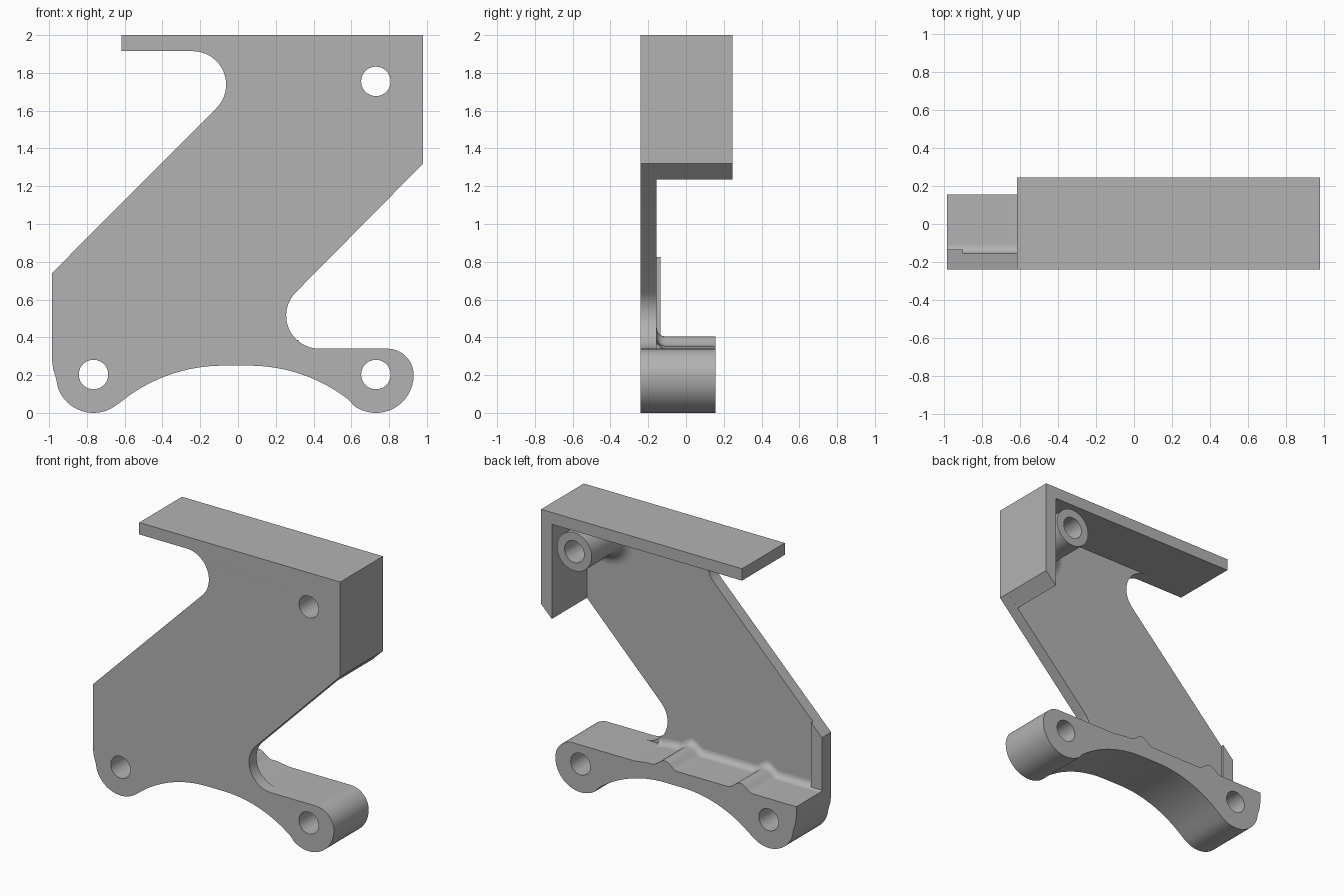
import bpy, bmesh
from math import sin, cos, pi, radians
from mathutils import Matrix

cube = bpy.data.objects.get("Cube")
if cube:
    bpy.data.objects.remove(cube, do_unlink=True)

# One flat grey for the whole bracket
GREY = (0.45, 0.45, 0.45, 1)
grey = bpy.data.materials.new("plain grey")
grey.use_nodes = True
grey.diffuse_color = GREY
grey.node_tree.nodes["Principled BSDF"].inputs["Base Color"].default_value = GREY

FRONT, PLATE_BACK, ARM_BACK, FLANGE_BACK = -0.24, -0.155, 0.155, 0.245
HOLE = 0.078
LOW_HOLES = [(-0.765, 0.203), (0.73, 0.203)]
TOP_HOLE = (0.73, 1.755)


def arc(cx, cz, r, start, end, n=16):
    """Points on a circle between two angles in degrees."""
    angles = [radians(start + (end - start) * i / n) for i in range(n + 1)]
    return [(cx + r * cos(a), cz + r * sin(a)) for a in angles]


def finish(name, bm):
    bmesh.ops.remove_doubles(bm, verts=bm.verts, dist=0.0002)
    bmesh.ops.recalc_face_normals(bm, faces=bm.faces)
    mesh = bpy.data.meshes.new(name)
    bm.to_mesh(mesh)
    bm.free()
    mesh.materials.append(grey)
    ob = bpy.data.objects.new(name, mesh)
    bpy.context.collection.objects.link(ob)
    bpy.ops.object.select_all(action='DESELECT')
    ob.select_set(True)
    bpy.context.view_layer.objects.active = ob
    bpy.ops.object.shade_smooth_by_angle(angle=radians(30))
    return ob


def extrude(name, outline, y0, y1, holes=()):
    """Extrude an x-z outline with round holes from y0 to y1."""
    curve = bpy.data.curves.new(name + " outline", 'CURVE')
    curve.dimensions = '2D'
    curve.fill_mode = 'BOTH'
    curve.extrude = (y1 - y0) / 2
    for loop in [outline] + [arc(x, z, HOLE, 0, 360, 40)[:-1] for x, z in holes]:
        spline = curve.splines.new('POLY')
        spline.points.add(len(loop) - 1)
        for p, (x, z) in zip(spline.points, loop):
            p.co = (x, z, 0, 1)
        spline.use_cyclic_u = True
    temp = bpy.data.objects.new(name + " outline", curve)
    bpy.context.collection.objects.link(temp)
    evaluated = temp.evaluated_get(bpy.context.evaluated_depsgraph_get())
    bm = bmesh.new()
    bm.from_mesh(evaluated.to_mesh())
    evaluated.to_mesh_clear()
    bpy.data.objects.remove(temp, do_unlink=True)
    place = Matrix.Translation((0, (y0 + y1) / 2, 0)) @ Matrix.Rotation(pi / 2, 4, 'X')
    bm.transform(place)
    return finish(name, bm)


def floor_height(x):
    """Top of the lower arm, with two rounded ridges across it."""
    z = 0.355 - 0.015 * min(max((x - 0.2) / 0.1, 0), 1)
    for centre in (0.06, -0.54):
        d = abs(x - centre) / 0.1
        if d < 1:
            z += 0.025 * (1 + cos(pi * d))
    return z


# Lower edge shared by plate and arm, running left to right
lower_edge = [(-0.985, 0.285), (-0.978, 0.23), (-0.963, 0.18)]
lower_edge += arc(-0.765, 0.2, 0.2, 200, 305)
lower_edge += arc(-0.08, -0.606, 0.856, 128, 90)
lower_edge += arc(0.06, -0.606, 0.856, 90, 52)
lower_edge += arc(0.73, 0.2, 0.2, 235, 360)
lower_edge += arc(0.79, 0.2, 0.14, 0, 90)

# Front plate with its two rounded notches
plate = lower_edge + arc(0.43, 0.515, 0.175, 270, 135)
plate += [(0.98, 1.32), (0.98, 2), (-0.617, 2), (-0.617, 1.915)]
plate += arc(-0.24, 1.738, 0.177, 90, -45) + [(-0.985, 0.74)]
extrude("front_plate", plate, FRONT, PLATE_BACK, LOW_HOLES + [TOP_HOLE])

# Top flange and side wall
flange = [(-0.617, 2), (-0.617, 1.915), (0.895, 1.915),
          (0.895, 1.235), (0.98, 1.32), (0.98, 2)]
extrude("top_flange_and_side_wall", flange, PLATE_BACK, FLANGE_BACK)

# Lower arm with ridged top
xs = [0.32 - 1.305 * i / 120 for i in range(121)]
arm = lower_edge + [(x, floor_height(x)) for x in xs]
extrude("lower_arm", arm, PLATE_BACK, ARM_BACK, LOW_HOLES)

# Raised rib on the right edge of the plate
rib = [(-0.985, 0.34), (-0.9, 0.34), (-0.9, 0.825), (-0.985, 0.74)]
extrude("edge_rib", rib, PLATE_BACK, -0.135)

# Concave fillet between the arm top and the plate
bm = bmesh.new()
R, STEPS = 0.045, 6
rows = []
for x in xs:
    turns = [pi / 2 * i / STEPS for i in range(STEPS + 1)]
    section = [(PLATE_BACK + R * (1 - sin(t)), floor_height(x) + R * (1 - cos(t))) for t in turns]
    section.append((PLATE_BACK, floor_height(x)))
    rows.append([bm.verts.new((x, y, z)) for y, z in section])
for a, b in zip(rows, rows[1:]):
    for i in range(len(a)):
        j = (i + 1) % len(a)
        bm.faces.new((a[i], a[j], b[j], b[i]))
bm.faces.new(rows[0])
bm.faces.new(rows[-1])
finish("arm_fillet", bm)

# Hollow boss behind the top hole, flared where it meets the plate
bm = bmesh.new()
BOSS, FLARE, SIDES = 0.138, 0.09, 40
profile = [(HOLE, PLATE_BACK), (HOLE, 0.225), (BOSS, 0.225)]
profile += [(BOSS + FLARE * (1 - cos(t)), PLATE_BACK + FLARE * (1 - sin(t)))
            for t in [pi / 2 * i / 8 for i in range(9)]]
rings = []
for k in range(SIDES):
    a = 2 * pi * k / SIDES
    rings.append([bm.verts.new((TOP_HOLE[0] + r * cos(a), y, TOP_HOLE[1] + r * sin(a)))
                  for r, y in profile])
for k in range(SIDES):
    a, b = rings[k], rings[(k + 1) % SIDES]
    for i in range(len(profile) - 1):
        bm.faces.new((a[i], a[i + 1], b[i + 1], b[i]))
finish("top_boss", bm)
